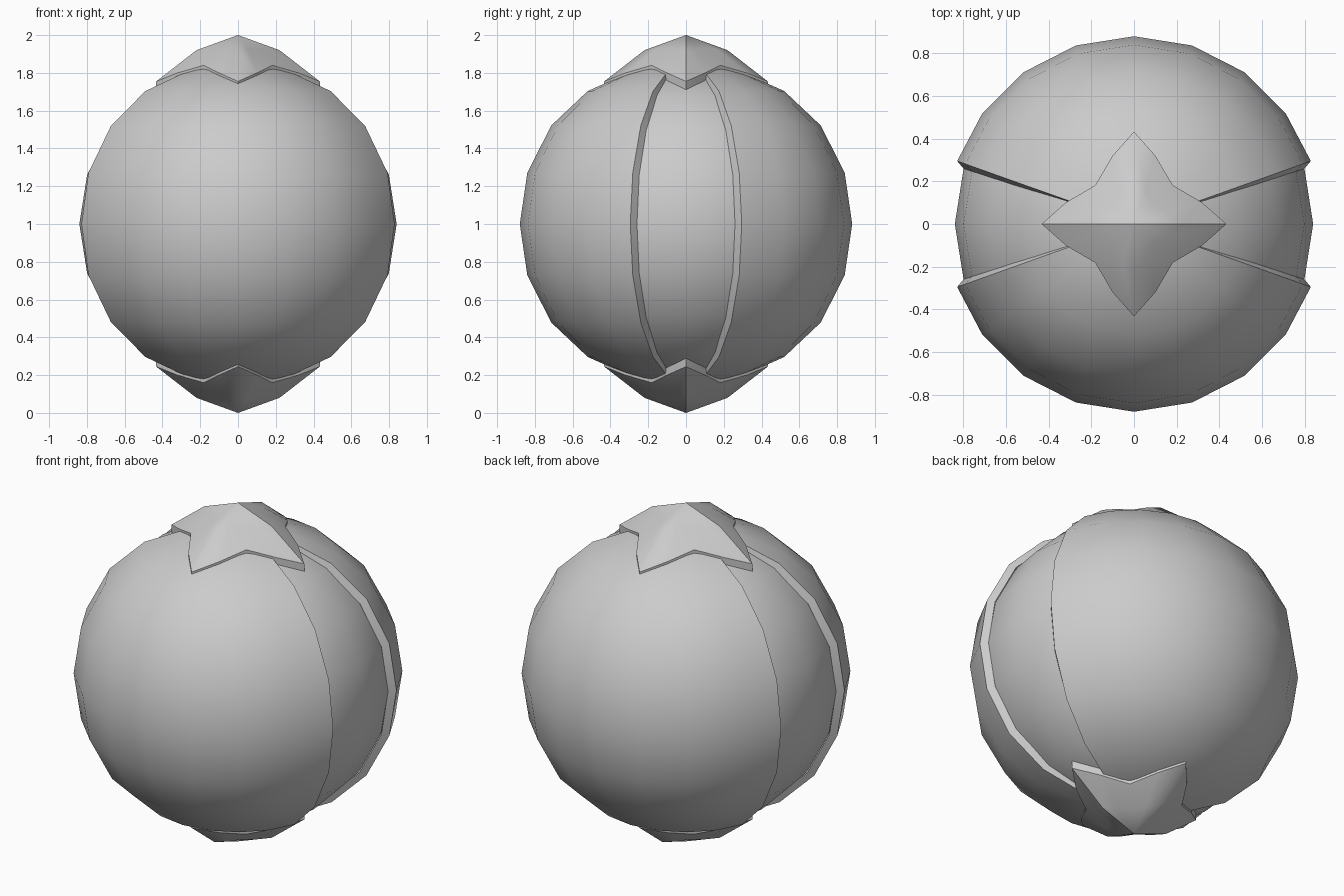
import bpy, bmesh, math
from mathutils import Vector

if "Cube" in bpy.data.objects:
    bpy.data.objects.remove(bpy.data.objects["Cube"])

grey = bpy.data.materials.new("plain_grey")
grey.diffuse_color = (0.6, 0.6, 0.6, 1)
grey.use_nodes = True
grey.node_tree.nodes["Principled BSDF"].inputs["Base Color"].default_value = grey.diffuse_color


def finish(name, bm, angle=32):
    bmesh.ops.recalc_face_normals(bm, faces=bm.faces)
    me = bpy.data.meshes.new(name)
    bm.to_mesh(me)
    bm.free()
    me.materials.append(grey)
    ob = bpy.data.objects.new(name, me)
    bpy.context.collection.objects.link(ob)
    bpy.ops.object.select_all(action='DESELECT')
    ob.select_set(True)
    bpy.context.view_layer.objects.active = ob
    bpy.ops.object.shade_smooth_by_angle(angle=math.radians(angle))
    return ob


def polar(r, deg, z):
    a = math.radians(deg)
    return Vector((r * math.cos(a), r * math.sin(a), z))


# inner ball, visible as the recessed side bands
bm = bmesh.new()
bmesh.ops.create_uvsphere(bm, u_segments=20, v_segments=10, radius=0.84)
bmesh.ops.translate(bm, verts=bm.verts, vec=(0, 0, 1))
finish("inner_ball", bm)

# front and back shells: raised sections with a slanted rim at each side
half = [(0.88, 0), (0.84, 0.272), (0.713, 0.522), (0.52, 0.704), (0.26, 0.82)]
rings = [(r, -z) for r, z in reversed(half[1:])] + half
azimuths = [19.6] + list(range(36, 145, 18)) + [160.4]
for name, turn in (("back_shell", 0), ("front_shell", 180)):
    bm = bmesh.new()
    grid = []
    for r, z in rings:
        row = [bm.verts.new(polar(r, a + turn, 1 + z)) for a in azimuths]
        k = 0.84 / 0.88
        rim = [bm.verts.new(polar(r * k, a + turn, 1 + z * k)) for a in (18, 162)]
        grid.append([rim[0]] + row + [rim[1]])
    for lo, hi in zip(grid, grid[1:]):
        for i in range(len(lo) - 1):
            bm.faces.new((lo[i], lo[i + 1], hi[i + 1], hi[i]))
    # pole closures, hidden by the star caps
    for row, z in ((grid[0], -0.86), (grid[-1], 0.86)):
        pole = bm.verts.new((0, 0, 1 + z))
        for a, b in zip(row, row[1:]):
            bm.faces.new((a, b, pole))
    finish(name, bm)

# four-pointed star caps, each as two halves creased along the x axis
# one quarter: angle, inner radius and height, outer radius and height
spokes = [(0, 0.22, 1.92, 0.433, 1.755), (17.5, 0.17, 1.925, 0.335, 1.80),
          (45, 0.13, 1.928, 0.257, 1.84), (72.5, 0.17, 1.925, 0.335, 1.80)]
for end, flip in (("top", False), ("bottom", True)):
    for side, turn in (("back", 0), ("front", 180)):
        bm = bmesh.new()
        fz = lambda z: 2 - z if flip else z
        apex = bm.verts.new((0, 0, fz(2)))
        cols = []
        for i in range(9):
            a, r1, z1, r2, z2 = spokes[i % 4]
            a += 90 * (i // 4) + turn
            cols.append([bm.verts.new(polar(r, a, fz(z))) for r, z in
                         ((r1, z1), (r2, z2), (r2, 1.69))])
        for p, q in zip(cols, cols[1:]):
            bm.faces.new((apex, p[0], q[0]))
            for j in range(2):
                bm.faces.new((p[j], p[j + 1], q[j + 1], q[j]))
        # open sheet: make sure normals point outwards
        ob = finish(f"{end}_star_{side}", bm, 45)
        up = ob.data.polygons[0].normal.z
        if (up > 0) == flip:
            ob.data.flip_normals()
